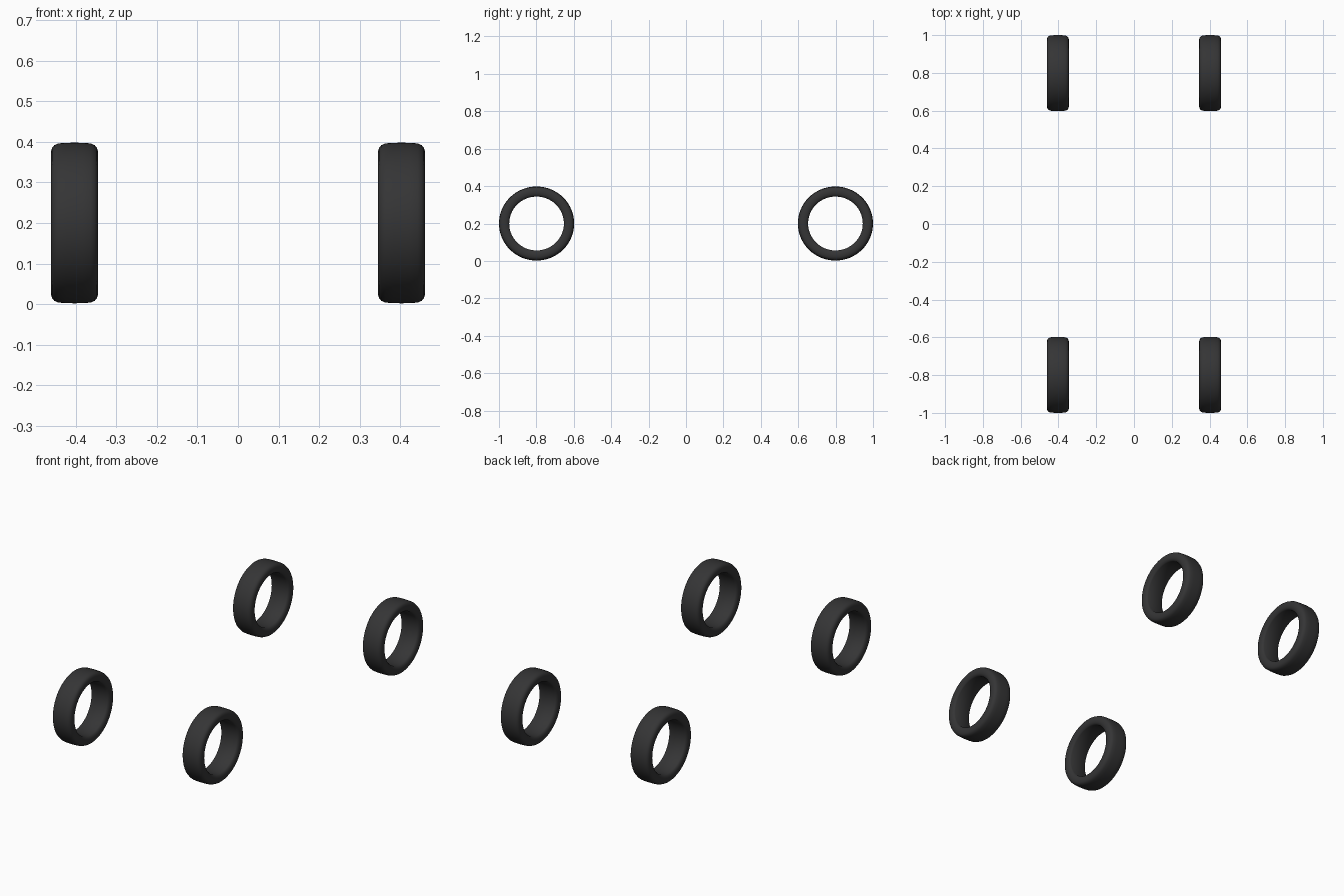
import bpy, bmesh
from math import sin, cos, pi

if "Cube" in bpy.data.objects:
    bpy.data.objects.remove(bpy.data.objects["Cube"])

rubber = bpy.data.materials.new("rubber")
rubber.diffuse_color = (0.035, 0.035, 0.036, 1)
rubber.use_nodes = True
rubber.node_tree.nodes["Principled BSDF"].inputs["Base Color"].default_value = rubber.diffuse_color

# Half cross-section: (offset from tyre centre plane, radius), bead to crown
half = [(0.046, 0.145), (0.052, 0.149), (0.0565, 0.157), (0.0585, 0.168),
        (0.0575, 0.179), (0.055, 0.187), (0.050, 0.193), (0.040, 0.1975),
        (0.020, 0.199)]
profile = half + [(0.0, 0.1993)] + [(-x, r) for x, r in reversed(half)]
SEGMENTS = 64


def tyre(name, x, y):
    bm = bmesh.new()
    rings = []
    for i in range(SEGMENTS):
        a = 2 * pi * i / SEGMENTS
        rings.append([bm.verts.new((px, r * cos(a) * 1.008, r * sin(a) * 0.993))
                      for px, r in profile])
    n = len(profile)
    # Closing the profile loop makes the inner cylinder
    for i in range(SEGMENTS):
        a, b = rings[i], rings[(i + 1) % SEGMENTS]
        for j in range(n):
            k = (j + 1) % n
            bm.faces.new((a[j], a[k], b[k], b[j]))
    bmesh.ops.recalc_face_normals(bm, faces=bm.faces)
    mesh = bpy.data.meshes.new(name)
    bm.to_mesh(mesh)
    bm.free()
    ob = bpy.data.objects.new(name, mesh)
    bpy.context.collection.objects.link(ob)
    ob.location = (x, y, 0.2)
    mesh.materials.append(rubber)
    bpy.ops.object.select_all(action='DESELECT')
    ob.select_set(True)
    bpy.context.view_layer.objects.active = ob
    bpy.ops.object.shade_smooth_by_angle(angle=0.7)


# Four tyres, one at each corner
for end, y in (("front", -0.799), ("rear", 0.799)):
    for side, x in (("left", -0.403), ("right", 0.403)):
        tyre(f"{end}_{side}_tyre", x, y)
